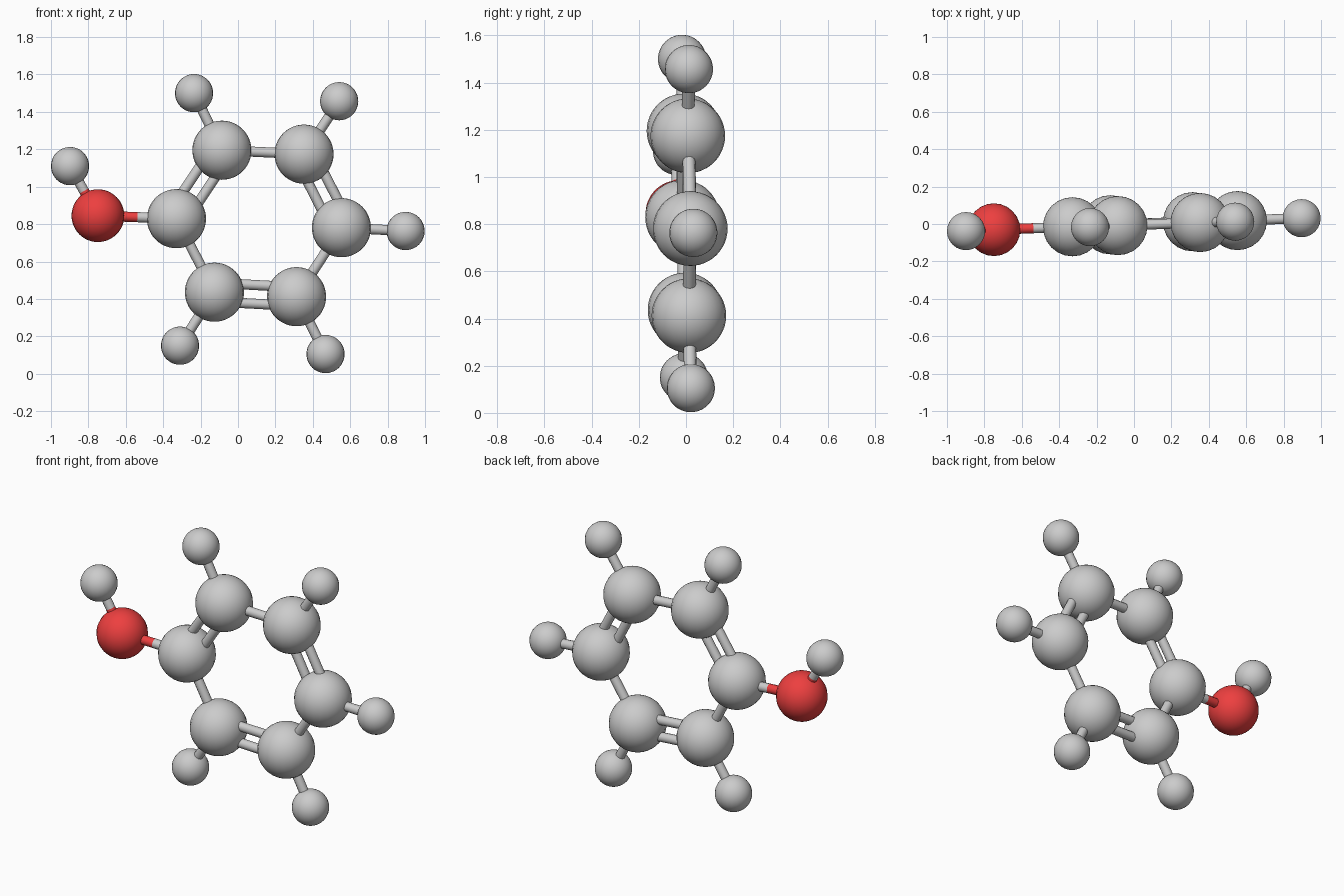
import bpy, math
from mathutils import Vector

if "Cube" in bpy.data.objects:
    bpy.data.objects.remove(bpy.data.objects["Cube"])

RADIUS = {"carbon": 0.158, "oxygen": 0.141, "hydrogen": 0.102}
ROD = 0.027      # bond rod radius
SPREAD = 0.05    # sideways offset of each rod in a double bond

red = bpy.data.materials.new("red")
red.diffuse_color = (0.85, 0.05, 0.05, 1)
red.use_nodes = True
red.node_tree.nodes["Principled BSDF"].inputs["Base Color"].default_value = red.diffuse_color


def at(x, z):
    """Point on the slightly tilted plane of the molecule."""
    return Vector((x, 0.037 * x - 0.008 * z + 0.004, z))


def finish(name, kind):
    ob = bpy.context.object
    ob.name = name
    bpy.ops.object.shade_smooth_by_angle(angle=math.radians(50))
    if kind == "oxygen":
        ob.data.materials.append(red)


def atom(name, kind, p):
    bpy.ops.mesh.primitive_uv_sphere_add(segments=24, ring_count=24,
                                         radius=RADIUS[kind], location=p)
    finish(name, kind)


def rod(name, kind, a, b):
    d = b - a
    bpy.ops.mesh.primitive_cylinder_add(vertices=12, radius=ROD, depth=d.length,
                                        location=(a + b) / 2,
                                        rotation=d.to_track_quat('Z', 'Y').to_euler())
    finish(name, kind)


def bond(a, b, double=False):
    (ka, pa), (kb, pb) = atoms[a], atoms[b]
    mid = (pa + pb) / 2
    side = (pb - pa).normalized().cross(Vector((0.037, -1, -0.008)).normalized())
    for s in ((-SPREAD, SPREAD) if double else (0,)):
        rod(f"bond_{a}_{b}_start", ka, pa + side * s, mid + side * s)
        rod(f"bond_{a}_{b}_end", kb, mid + side * s, pb + side * s)


# Atom positions (x, z): ring, its outer hydrogens, hydroxyl group
ring = [(-0.329, 0.829), (-0.086, 1.195), (0.353, 1.174),
        (0.553, 0.781), (0.313, 0.412), (-0.126, 0.436)]
outer = [None, (-0.235, 1.50), (0.541, 1.457),
         (0.896, 0.763), (0.468, 0.105), (-0.31, 0.15)]
atoms = {}
for i in range(6):
    atoms[f"carbon_{i + 1}"] = ("carbon", at(*ring[i]))
    if outer[i]:
        atoms[f"hydrogen_{i + 1}"] = ("hydrogen", at(*outer[i]))
atoms["oxygen"] = ("oxygen", at(-0.749, 0.845))
atoms["hydroxyl_hydrogen"] = ("hydrogen", at(-0.898, 1.11))

for name, (kind, p) in atoms.items():
    atom(name, kind, p)

# Bonds: alternating double and single round the ring, single outwards
for i in range(6):
    bond(f"carbon_{i + 1}", f"carbon_{(i + 1) % 6 + 1}", i % 2 == 0)
    if outer[i]:
        bond(f"carbon_{i + 1}", f"hydrogen_{i + 1}")
bond("carbon_1", "oxygen")
bond("oxygen", "hydroxyl_hydrogen")
